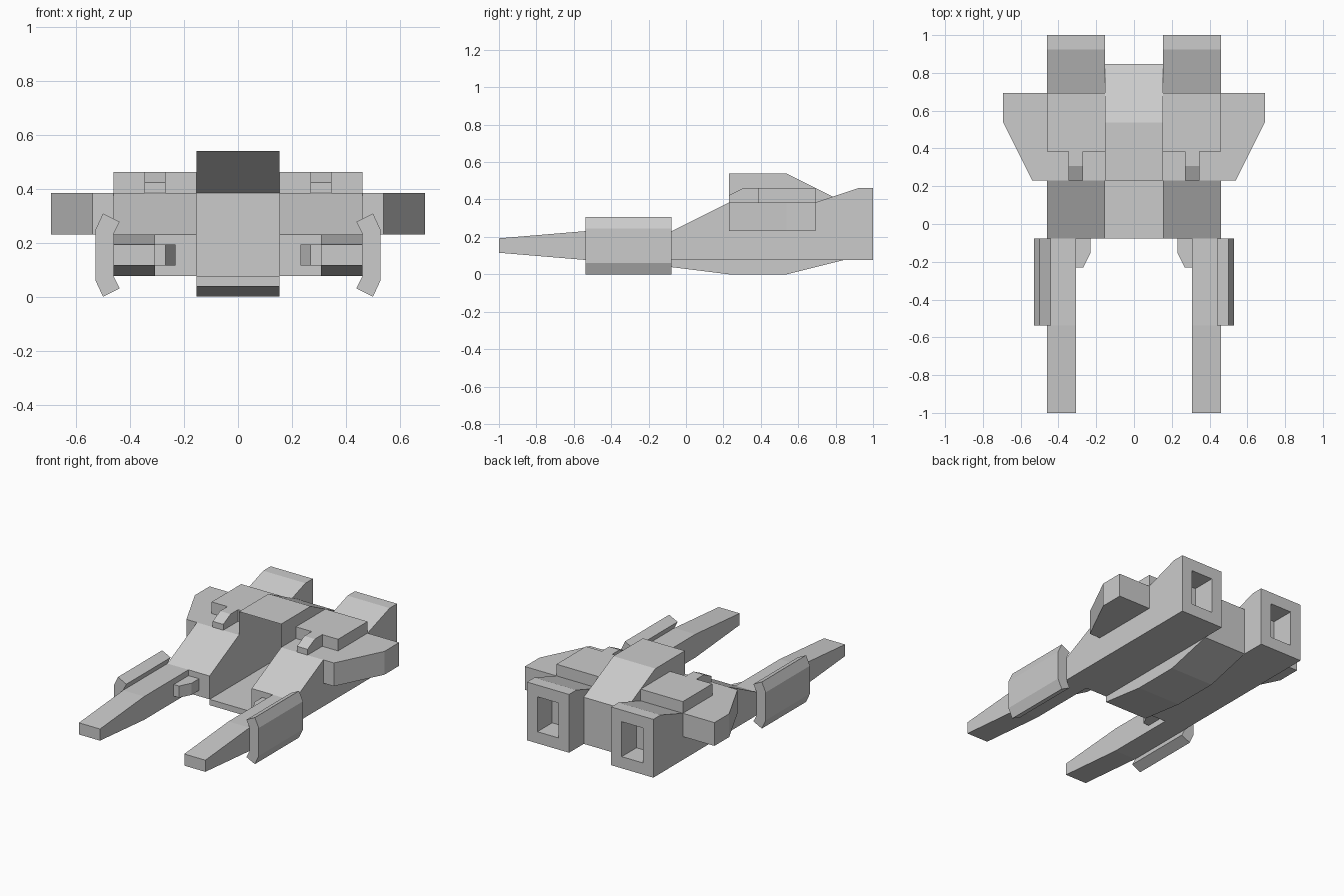
import bpy, bmesh
from mathutils import Vector

if "Cube" in bpy.data.objects:
    bpy.data.objects.remove(bpy.data.objects["Cube"])

U = 1 / 13  # modelling grid step


def place(axis, a, b, d):
    """Profile point (a, b) lifted to depth d along the given axis."""
    return {'x': (d, a, b), 'y': (a, d, b), 'z': (a, b, d)}[axis]


def finish(bm, name, mirror):
    me = bpy.data.meshes.new(name)
    bm.to_mesh(me)
    bm.free()
    ob = bpy.data.objects.new(name, me)
    bpy.context.collection.objects.link(ob)
    if mirror:
        mod = ob.modifiers.new("Mirror", 'MIRROR')
        mod.use_mirror_merge = False
    return ob


def prism_mesh(axis, pts, lo, hi):
    bm = bmesh.new()
    n = len(pts)
    a = [bm.verts.new(Vector(place(axis, *p, lo)) * U) for p in pts]
    b = [bm.verts.new(Vector(place(axis, *p, hi)) * U) for p in pts]
    bm.faces.new(a)
    bm.faces.new(b[::-1])
    for i in range(n):
        j = (i + 1) % n
        bm.faces.new((a[j], a[i], b[i], b[j]))
    bmesh.ops.recalc_face_normals(bm, faces=bm.faces[:])
    bm.normal_update()
    return bm


def prism(name, axis, pts, lo, hi, mirror=True):
    return finish(prism_mesh(axis, pts, lo, hi), name, mirror)


# Lower hull: flat deck with a keel below
prism("lower_hull", 'x', [(-1, 1), (-1, 0.5), (3, 0), (7, 0), (11, 1)], -2, 2, mirror=False)

# Canopy: thin shell, open at the front, closing the channel at the rear
bm = bmesh.new()
outline = [(3, 7), (7, 7), (11, 5), (11, 1)]
left = [bm.verts.new(Vector((-2, y, z)) * U) for y, z in outline]
right = [bm.verts.new(Vector((2, y, z)) * U) for y, z in outline]
for i in range(3):
    bm.faces.new((left[i], right[i], right[i + 1], left[i + 1]))
for row in (left, right):
    foot = bm.verts.new((row[0].co.x, 3 * U, 5 * U))
    bm.faces.new((foot, row[0], row[1], row[2]))
bmesh.ops.recalc_face_normals(bm, faces=bm.faces[:])
bm.normal_update()
if max(bm.faces, key=lambda f: f.calc_center_median().z).normal.z < 0:
    bmesh.ops.reverse_faces(bm, faces=bm.faces[:])
finish(bm, "canopy", False)

# Engine bodies with a recessed rectangular exhaust
bm = prism_mesh('x', [(-1, 1), (-1, 3), (3, 5), (9, 5), (12, 6), (13, 6), (13, 1)], 2, 6)
rear = max(bm.faces, key=lambda f: f.calc_center_median().y)
bmesh.ops.inset_region(bm, faces=[rear], thickness=U, use_even_offset=True)
ext = bmesh.ops.extrude_discrete_faces(bm, faces=[rear])
bmesh.ops.translate(bm, verts=ext['faces'][0].verts[:], vec=(0, -2 * U, 0))
finish(bm, "engine_body", True)

# Side wings
prism("side_wing", 'z', [(6, 3), (7, 3), (9, 7), (9, 9), (6, 9)], 3, 5)

# Raised deck plates and the guns in front of them
prism("deck_plate", 'x', [(5, 5), (5, 6), (9, 6), (9, 5)], 2, 6)
prism("deck_gun", 'x', [(3, 5), (3, 5.5), (4, 6), (5, 6), (5, 5)], 3.5, 4.5)

# Long forward prongs
prism("front_prong", 'x',
      [(-1, 1), (-7, 1), (-13, 1.5), (-13, 2.5), (-7, 3), (-1, 3)], 4, 6)

# Small guns inside the prongs
prism("inner_gun", 'z', [(4, -1), (3, -1), (3, -2), (3.5, -3), (4, -3)], 1.5, 2.5)

# Bent armour plates outside the prongs
prism("armour_plate", 'y',
      [(6.5, 4), (5.7, 3.6), (6, 3), (6, 1), (5.7, 0.4), (6.5, 0), (6.87, 0.8), (6.87, 3.2)], -7, -1)
